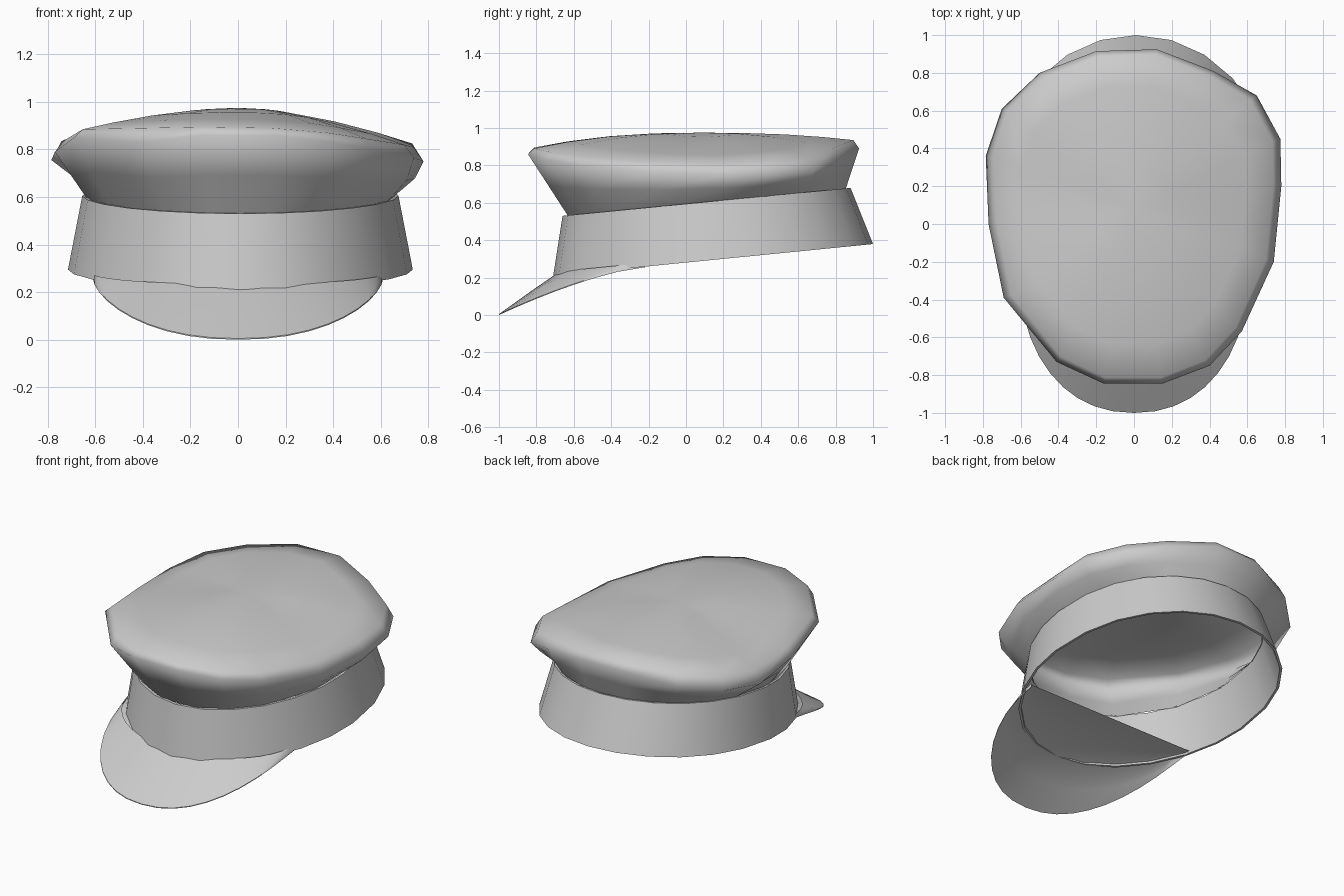
import bpy, bmesh
from math import sin, cos, pi, radians, atan2

cube = bpy.data.objects.get("Cube")
if cube:
    bpy.data.objects.remove(cube, do_unlink=True)

grey = bpy.data.materials.new("light grey cloth")
grey.use_nodes = True
colour = (0.6, 0.6, 0.6, 1)
grey.diffuse_color = colour
grey.node_tree.nodes["Principled BSDF"].inputs["Base Color"].default_value = colour


def loft(name, rings, closed=True, loop=False, tip=None, angle=50):
    """Skin a list of point rows; optionally wrap around, loop back, or end in a tip."""
    bm = bmesh.new()
    rows = [[bm.verts.new(p) for p in ring] for ring in rings]
    n = len(rows[0])
    pairs = list(zip(rows, rows[1:])) + ([(rows[-1], rows[0])] if loop else [])
    for a, b in pairs:
        for i in range(n if closed else n - 1):
            j = (i + 1) % n
            bm.faces.new((a[i], a[j], b[j], b[i]))
    if tip:
        top = bm.verts.new(tip)
        for i in range(n):
            bm.faces.new((rows[-1][i], rows[-1][(i + 1) % n], top))
    bmesh.ops.remove_doubles(bm, verts=bm.verts, dist=0.0005)
    bmesh.ops.recalc_face_normals(bm, faces=bm.faces)
    mesh = bpy.data.meshes.new(name)
    bm.to_mesh(mesh)
    bm.free()
    mesh.materials.append(grey)
    obj = bpy.data.objects.new(name, mesh)
    bpy.context.collection.objects.link(obj)
    bpy.ops.object.select_all(action='DESELECT')
    obj.select_set(True)
    bpy.context.view_layer.objects.active = obj
    bpy.ops.object.shade_smooth_by_angle(angle=radians(angle))
    return obj


def egg(a, rx, ry, cy):
    """Oval that is fuller at the back than at the front."""
    s = sin(a)
    y = abs(s) ** 0.9 if s > 0 else -abs(s) ** 1.08
    return 0.01 + rx * cos(a), cy + ry * y


# The band slopes upward to the back
def low_height(y):
    return 0.21 + 0.099 * (y + 0.71)


def band_low(a, inset=0.0):
    x, y = egg(a, 0.725 - inset, 0.855 - inset, 0.145)
    return x, y, low_height(y)


def band_high(a, inset=0.0, drop=0.0):
    x, y = egg(a, 0.665 - inset, 0.77 - inset, 0.11)
    return x, y, 0.53 + 0.097 * (y + 0.66) - drop


def mix(p, q, t):
    return tuple(u + (v - u) * t for u, v in zip(p, q))


# Band: thin open ring with inner and outer walls
turn = [2 * pi * i / 24 for i in range(24)]
loft("band", [[band_low(a) for a in turn], [band_high(a) for a in turn],
              [band_high(a, 0.015) for a in turn],
              [band_low(a, 0.015) for a in turn]], loop=True)

# Crown: flared side, slouched rim, shallow domed top, open underneath
# Each outline point is x, y, rim height, lip height
outline = [(0.78, 0.2, 0.75, 0.81), (0.775, 0.45, 0.755, 0.825),
           (0.65, 0.68, 0.765, 0.84), (0.42, 0.81, 0.83, 0.89),
           (0.12, 0.925, 0.89, 0.935), (-0.2, 0.915, 0.89, 0.935),
           (-0.5, 0.8, 0.83, 0.9), (-0.7, 0.61, 0.785, 0.87),
           (-0.785, 0.36, 0.755, 0.835), (-0.77, 0, 0.79, 0.84),
           (-0.69, -0.39, 0.85, 0.885), (-0.41, -0.73, 0.83, 0.89),
           (-0.16, -0.845, 0.86, 0.895), (0.15, -0.845, 0.86, 0.89),
           (0.4, -0.75, 0.83, 0.87), (0.57, -0.57, 0.8, 0.845),
           (0.74, -0.2, 0.765, 0.82)]
centre_y = 0.08
peak = (0, centre_y, 0.975)
base, middle, rim, lip, steepness = [], [], [], [], []
for x, y, rim_z, lip_z in outline:
    a = atan2((y - centre_y) / 0.88, x / 0.78)
    low = band_high(a, 0.02, 0.01)
    wide = (x, y, rim_z)
    half = mix(low, wide, 0.5)
    base.append(low)
    middle.append((half[0] + 0.03 * max(0, cos(a)), half[1], half[2]))
    rim.append(wide)
    lip.append((x * 0.945, centre_y + (y - centre_y) * 0.965, lip_z))
    steepness.append(1.5 + 0.9 * sin(a) ** 2)


def dome_ring(r):
    return [(p[0] * r, centre_y + (p[1] - centre_y) * r,
             p[2] + (peak[2] - p[2]) * (1 - r ** e)) for p, e in zip(lip, steepness)]


loft("crown", [base, middle, rim, lip] + [dome_ring(r) for r in (0.8, 0.55, 0.28)],
     tip=peak, angle=110)

# Visor: sloping peak with a flat plate reaching back inside the band
steps = 20
back_y = -0.22
inner, outer, chord = [], [], []
for i in range(steps + 1):
    t = pi * i / steps
    c, s = cos(t), abs(sin(t))
    x, y = 0.61 * c, back_y - 0.455 * s
    inner.append((x, y, low_height(y) + 0.012))
    chord.append((x, back_y, low_height(back_y) + 0.012))
    side = (1 if c > 0 else -1) * abs(c) ** 0.91
    reach = s ** 0.91
    outer.append((0.61 * side, back_y - 0.78 * reach, 0.26 - 0.255 * reach ** 1.4))


def shift(row, dz):
    return [(x, y, z + dz) for x, y, z in row]


def between(t):
    return [mix(p, q, t) for p, q in zip(inner, outer)]


loft("visor", [shift(inner, 0.008), shift(between(0.5), 0.006), outer,
               shift(outer, -0.005), shift(between(0.5), -0.006),
               inner, chord], closed=False, angle=40)
